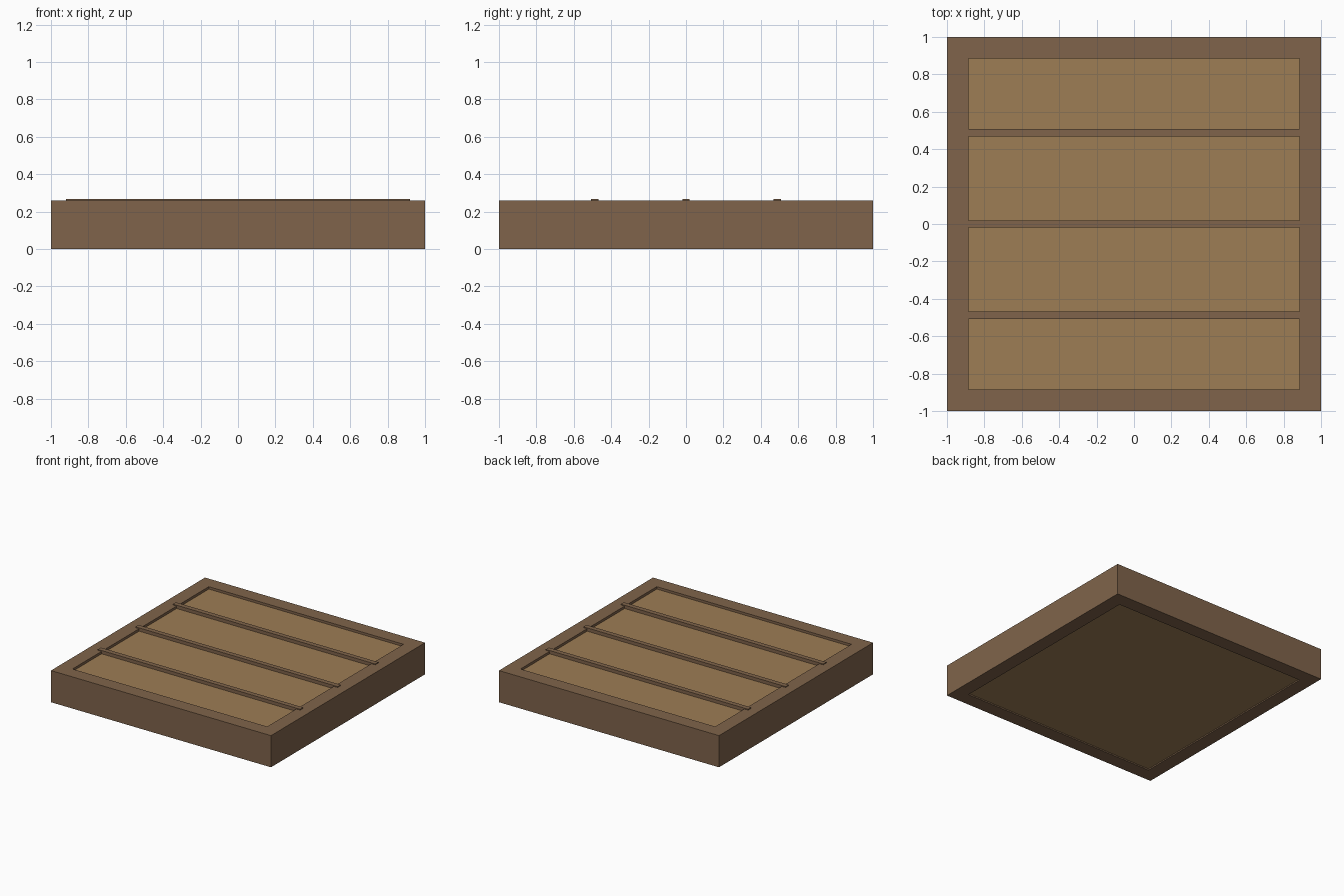
import bpy, bmesh

if "Cube" in bpy.data.objects:
    bpy.data.objects.remove(bpy.data.objects["Cube"])

def material(name, color):
    m = bpy.data.materials.new(name)
    m.diffuse_color = (*color, 1)
    m.use_nodes = True
    m.node_tree.nodes["Principled BSDF"].inputs["Base Color"].default_value = m.diffuse_color
    return m

FRAME = material("dark_wood", (0.215, 0.127, 0.070))
PANEL = material("light_wood", (0.340, 0.205, 0.090))

def box(name, size, center, mat):
    bpy.ops.mesh.primitive_cube_add(size=1, location=center)
    ob = bpy.context.object
    ob.name = name
    ob.scale = size
    bpy.ops.object.transform_apply(location=False, rotation=False, scale=True)
    ob.data.materials.append(mat)
    return ob

HEIGHT = 0.26
INNER = 0.885

# Square outer frame: mitred ring extruded upward
bm = bmesh.new()
corners = [(-1, -1), (1, -1), (1, 1), (-1, 1)]
rings = [[[bm.verts.new((x * r, y * r, z)) for x, y in corners]
          for r in (1, INNER)] for z in (0, HEIGHT)]
(bo, bi), (to, ti) = rings
for i in range(4):
    j = (i + 1) % 4
    for a, b in ((bo, to), (to, ti), (ti, bi), (bi, bo)):
        bm.faces.new((a[i], a[j], b[j], b[i]))
bmesh.ops.recalc_face_normals(bm, faces=bm.faces)
mesh = bpy.data.meshes.new("frame")
bm.to_mesh(mesh)
bm.free()
mesh.materials.append(FRAME)
frame = bpy.data.objects.new("frame", mesh)
bpy.context.collection.objects.link(frame)

# Inset panel, slightly below the frame rim on both sides
low, high = 0.01, 0.24
box("panel", (2 * INNER, 2 * INNER, high - low), (0, 0, (low + high) / 2), PANEL)

# Three cross slats resting on the panel and lapping over the frame
slat_low, slat_high = 0.235, 0.267
for i, y in enumerate((-0.487, 0, 0.487)):
    box(f"slat_{i + 1}", (1.84, 0.04, slat_high - slat_low),
        (0, y, (slat_low + slat_high) / 2), FRAME)
